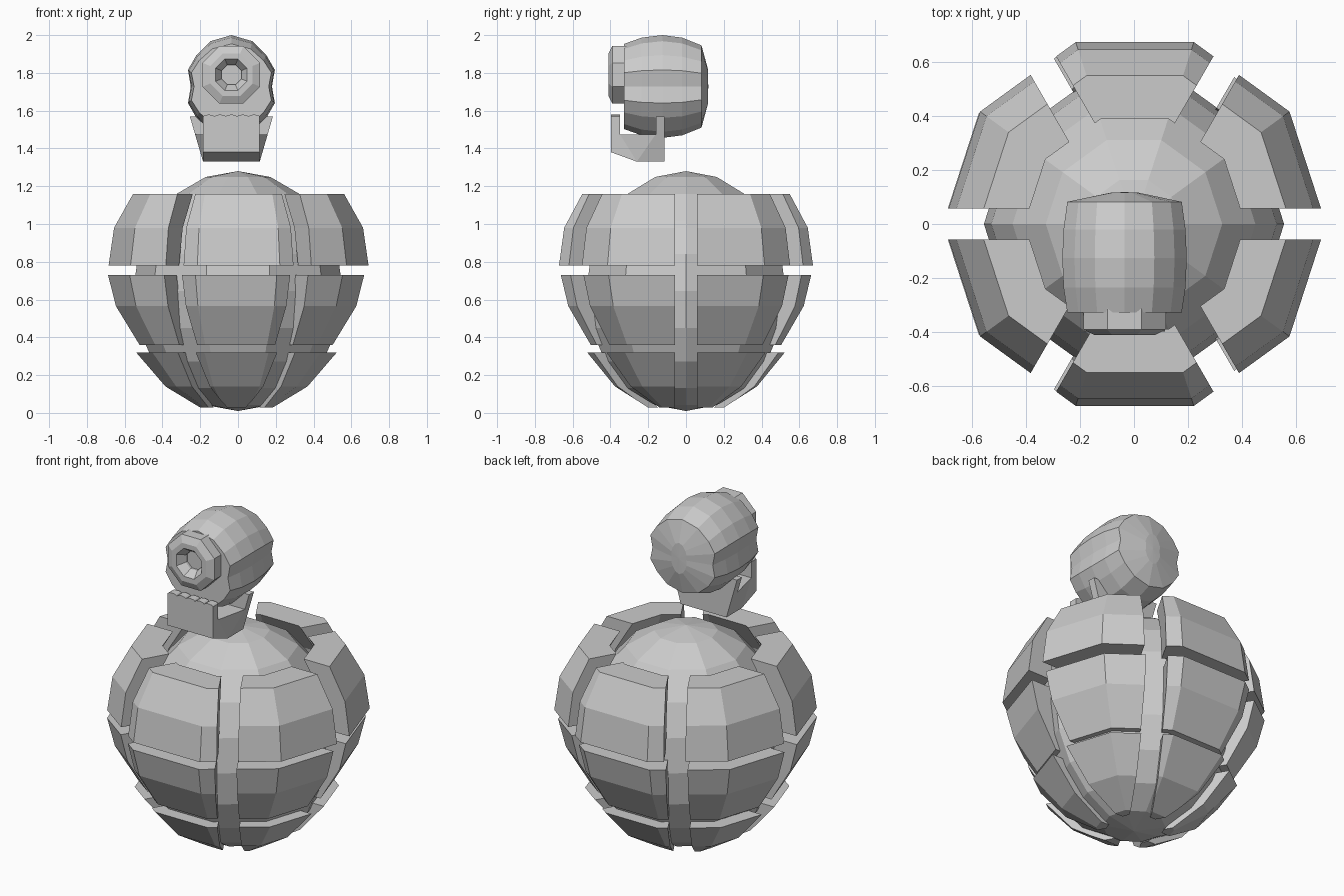
import bpy, bmesh, math
from mathutils import Vector, Matrix

if "Cube" in bpy.data.objects:
    bpy.data.objects.remove(bpy.data.objects["Cube"])


def loft(rings, closed=False):
    """Skin equal-length vertex rings; a collapsed ring makes a pole."""
    bm = bmesh.new()
    vs = [[bm.verts.new(p) for p in r] for r in rings]
    n = len(rings[0])
    pairs = list(zip(vs, vs[1:])) + ([(vs[-1], vs[0])] if closed else [])
    for a, b in pairs:
        for i in range(n):
            j = (i + 1) % n
            bm.faces.new((a[i], a[j], b[j], b[i]))
    bmesh.ops.remove_doubles(bm, verts=bm.verts, dist=1e-5)
    bmesh.ops.recalc_face_normals(bm, faces=bm.faces)
    return bm


def revolve(profile, sides, closed=False, phase=0.0):
    rings = [[(r * math.cos(phase + math.tau * i / sides),
               r * math.sin(phase + math.tau * i / sides), z) for i in range(sides)]
             for r, z in profile]
    return loft(rings, closed)


def finish(bm, name, loc=(0, 0, 0)):
    bmesh.ops.recalc_face_normals(bm, faces=bm.faces)
    me = bpy.data.meshes.new(name)
    bm.to_mesh(me)
    bm.free()
    ob = bpy.data.objects.new(name, me)
    ob.location = loc
    bpy.context.collection.objects.link(ob)
    return ob


# inner core: ten-sided, ten-ring ellipsoid
core = [(0.555 * math.sin(math.pi * i / 10), 0.645 + 0.635 * math.cos(math.pi * i / 10))
        for i in range(11)]
finish(revolve(core, 10), "inner_core")

# armour plates: ten-sided shells sliced into six sectors by parallel-sided gaps
rows = {
    "upper": (0.003, [(0.577, 1.16), (0.678, 0.98), (0.707, 0.78),
                      (0.56, 0.78), (0.52, 0.98), (0.408, 1.16)]),
    "middle": (-0.01, [(0.697, 0.73), (0.655, 0.565), (0.53, 0.36),
                       (0.41, 0.36), (0.52, 0.565), (0.56, 0.73)]),
    "lower": (-0.008, [(0.55, 0.32), (0.395, 0.14), (0.21, 0.028),
                       (0.155, 0.028), (0.29, 0.14), (0.42, 0.32)]),
}
GAP = 0.058
for row, (dx, profile) in rows.items():
    for k in range(6):
        bm = revolve(profile, 10, closed=True)
        for ang, sign in ((k * 60, 1), (k * 60 + 60, -1)):
            a = math.radians(ang)
            n = sign * Vector((-math.sin(a), math.cos(a), 0))
            bmesh.ops.bisect_plane(bm, geom=bm.verts[:] + bm.edges[:] + bm.faces[:],
                                   plane_co=n * GAP, plane_no=n, clear_inner=True)
            rim = [e for e in bm.edges if e.is_boundary]
            bmesh.ops.holes_fill(bm, edges=rim, sides=0)
        finish(bm, f"{row}_plate_{k + 1}", (dx, 0, 0))

# head: barrel along y with pinched sides, flat front and blunt back
HX, HZ = -0.035, 1.728
half = [(0, 0.272), (0.11, 0.24), (0.185, 0.166), (0.23, 0.088), (0.215, 0),
        (0.23, -0.088), (0.185, -0.166), (0.11, -0.24), (0, -0.272)]
section = half + [(-x, z) for x, z in half[-2:0:-1]]
stations = [(-0.327, 0, 0), (-0.327, 0.92, 0.83), (-0.235, 0.98, 0.95), (-0.125, 1, 1),
            (-0.02, 0.98, 0.95), (0.082, 0.92, 0.80), (0.116, 0.22, 0.34), (0.118, 0, 0)]
finish(loft([[(x * sx, y, z * sz) for x, z in section] for y, sx, sz in stations]),
       "head", (HX, 0, HZ))

# eye: bevelled octagonal ring with a stepped recess, facing the front
eye = revolve([(0, 0.30), (0.165, 0.30), (0.165, 0.39), (0.122, 0.41), (0.09, 0.41),
               (0.057, 0.365), (0.057, 0.35), (0, 0.35)], 8, phase=math.pi / 8)
bmesh.ops.rotate(eye, verts=eye.verts, cent=(0, 0, 0), matrix=Matrix.Rotation(math.pi / 2, 3, 'X'))
finish(eye, "eye", (HX, 0, 1.79))

# jaw: U-shaped side profile, its rear flaring out towards the top
jaw_profile = [(-0.397, 1.57), (-0.397, 1.38), (-0.26, 1.33), (-0.115, 1.33), (-0.115, 1.57),
               (-0.16, 1.57), (-0.16, 1.475), (-0.35, 1.475), (-0.35, 1.57)]


def jaw_width(y, z):
    flare = 0.07 * (z - 1.33) / 0.24
    return 0.15 + (flare if y > -0.2 else 0)


bm = loft([[(s * jaw_width(y, z), y, z) for y, z in jaw_profile] for s in (-1, 1)])
bmesh.ops.holes_fill(bm, edges=[e for e in bm.edges if e.is_boundary], sides=0)
bmesh.ops.triangulate(bm, faces=[f for f in bm.faces if len(f.verts) > 4])
finish(bm, "jaw", (HX, 0, 0))

# teeth: low scallops along the jaw's front edge
for i in range(5):
    tooth = revolve([(0, 0.35), (0.03, 0.35), (0.03, 0.397), (0, 0.397)], 8)
    bmesh.ops.scale(tooth, verts=tooth.verts, vec=(1, 0.35, 1))
    bmesh.ops.rotate(tooth, verts=tooth.verts, cent=(0, 0, 0),
                     matrix=Matrix.Rotation(math.pi / 2, 3, 'X'))
    finish(tooth, f"tooth_{i + 1}", (HX - 0.12 + 0.06 * i, 0, 1.569))
